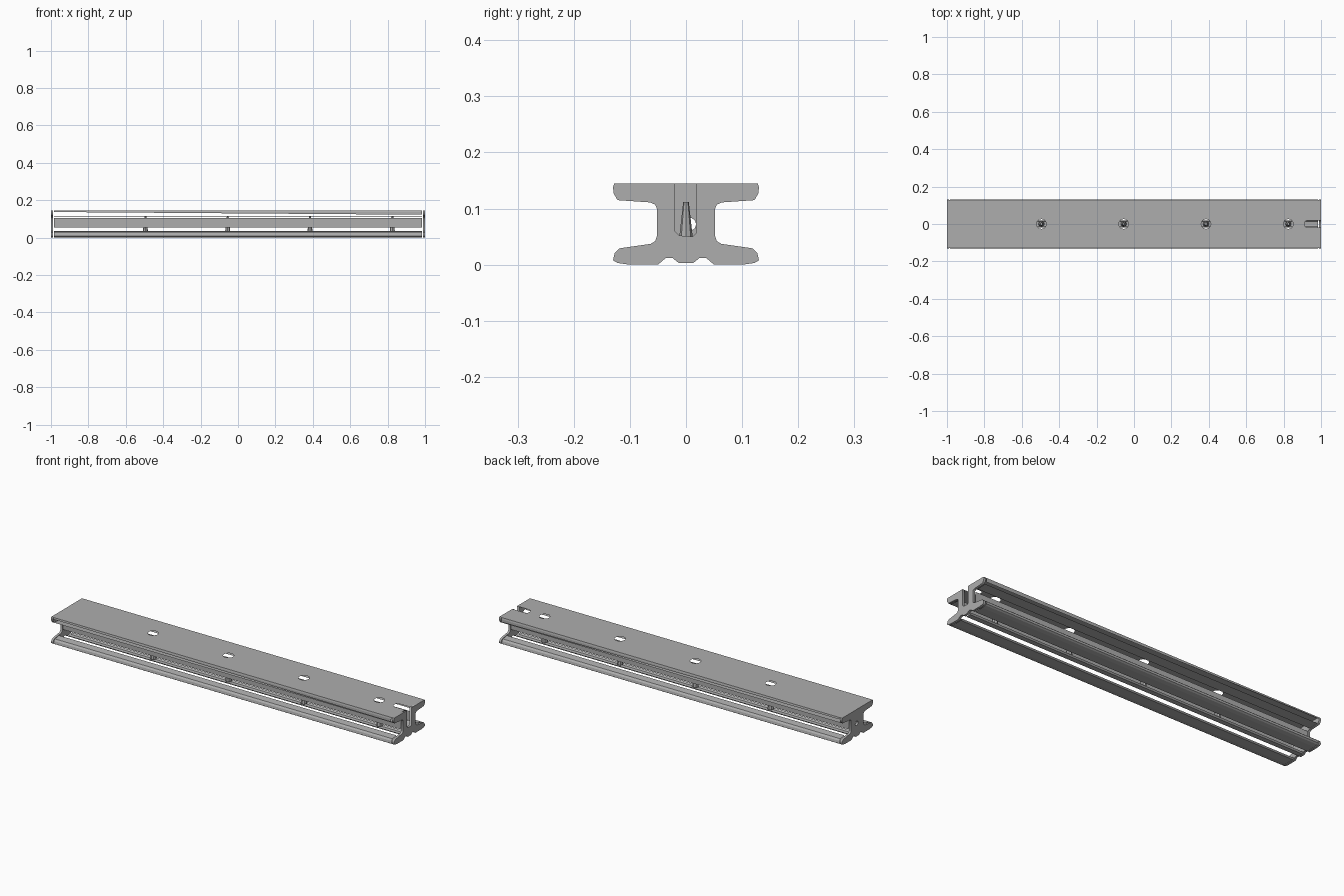
import bpy, bmesh, math
from mathutils import Matrix

if "Cube" in bpy.data.objects:
    bpy.data.objects.remove(bpy.data.objects["Cube"])

steel = bpy.data.materials.new("grey_steel")
steel.diffuse_color = (0.42, 0.42, 0.42, 1)
steel.use_nodes = True
steel.node_tree.nodes["Principled BSDF"].inputs["Base Color"].default_value = steel.diffuse_color
HOLES = [-0.495, -0.055, 0.385, 0.825]
END = 0.985   # inner side of the end caps


def circle(cx, cy, r, n=16):
    return [(cx + r * math.cos(2 * math.pi * i / n), cy + r * math.sin(2 * math.pi * i / n))
            for i in range(n)]


def plate(name, outlines, depth, matrix):
    """Flat filled outline with holes, optionally thickened."""
    cu = bpy.data.curves.new(name, 'CURVE')
    cu.dimensions = '2D'
    cu.fill_mode = 'BOTH'
    cu.extrude = depth
    for pts in outlines:
        s = cu.splines.new('POLY')
        s.points.add(len(pts) - 1)
        for p, (a, b) in zip(s.points, pts):
            p.co = (a, b, 0, 1)
        s.use_cyclic_u = True
    ob = bpy.data.objects.new(name, cu)
    bpy.context.collection.objects.link(ob)
    bpy.ops.object.select_all(action='DESELECT')
    ob.select_set(True)
    bpy.context.view_layer.objects.active = ob
    bpy.ops.object.convert(target='MESH')
    ob = bpy.context.view_layer.objects.active
    ob.data.transform(matrix)
    ob.data.materials.clear()
    ob.data.materials.append(steel)
    return ob


def finish(name, bm):
    me = bpy.data.meshes.new(name)
    bm.to_mesh(me)
    bm.free()
    me.materials.append(steel)
    ob = bpy.data.objects.new(name, me)
    bpy.context.collection.objects.link(ob)
    return ob


def strip(name, line, x0=-END, x1=END):
    """Sheet running along the rail, repeated on both sides."""
    bm = bmesh.new()
    for side in (1, -1):
        rows = [[bm.verts.new((x, side * y, z)) for y, z in line] for x in (x0, x1)]
        for i in range(len(line) - 1):
            f = [rows[0][i], rows[1][i], rows[1][i + 1], rows[0][i + 1]]
            bm.faces.new(f if side == 1 else f[::-1])
    return finish(name, bm)


# Top plate with screw holes and an open end slot
slot = [(1, 0.02), (0.925, 0.02), (0.913, 0.012), (0.913, -0.012), (0.925, -0.02), (1, -0.02)]
top = [(-1, -0.128), (-1, 0.128), (1, 0.128)] + slot + [(1, -0.128)]
plate("top_plate", [top] + [circle(x, 0, 0.026) for x in HOLES], 0,
      Matrix.Translation((0, 0, 0.145)))

# Half cross-section from the upper rim down to the bottom centre
half = [(0.128, 0.145), (0.13, 0.138), (0.129, 0.127), (0.122, 0.115), (0.064, 0.111),
        (0.055, 0.107), (0.052, 0.1), (0.052, 0.051), (0.055, 0.042), (0.063, 0.037),
        (0.085, 0.034), (0.119, 0.029), (0.127, 0.021), (0.13, 0.008), (0.122, 0.003),
        (0.1, 0.0), (0.05, 0.0), (0.036, 0.012), (0.024, 0.012), (0.013, 0.003)]
other = [(-y, z) for y, z in half[::-1]]
notch = [(-0.02, 0.145), (-0.02, 0.06), (-0.012, 0.052), (0.012, 0.05), (0.018, 0.056),
         (0.018, 0.145)]


def end_matrix(x):
    return Matrix(((0, 0, 1, x), (1, 0, 0, 0), (0, 1, 0, 0), (0, 0, 0, 1)))


# End caps: one notched, one with a small hole
plate("notched_end", [half + other + notch], 0.006, end_matrix(0.994))
plate("drilled_end", [half + other, circle(0.006, 0.072, 0.012, 10)], 0.006, end_matrix(-0.994))

# Long sheets of the rail
strip("upper_rim", [(0.128, 0.145), (0.13, 0.136)])
strip("upper_flange_underside", [(0.122, 0.115), (0.068, 0.112)])
strip("web_wall", [(0.052, 0.105), (0.052, 0.053)])
strip("lower_flange", [(0.085, 0.034), (0.119, 0.029), (0.127, 0.021), (0.13, 0.008),
                       (0.122, 0.003), (0.1, 0.0), (0.05, 0.0), (0.043, 0.006)])
strip("bottom_rib", [(0.02, 0.01), (0.013, 0.003), (0, 0.002)])

# Tapering edge pieces below the upper rim
bm = bmesh.new()
for y in (0.13, -0.13):
    vs = [bm.verts.new(c) for c in ((-0.9, y, 0.136), (END, y, 0.136), (END, y, 0.122))]
    bm.faces.new(vs if y < 0 else vs[::-1])
bmesh.ops.recalc_face_normals(bm, faces=bm.faces)
finish("tapered_edge", bm)

# Screw sleeves inside the hollow web
for x in HOLES:
    bm = bmesh.new()
    bmesh.ops.create_cone(bm, cap_ends=False, segments=8, radius1=0.016, radius2=0.005,
                          depth=0.1, matrix=Matrix.Translation((x, 0, 0.062)))
    finish("screw_sleeve", bm)
